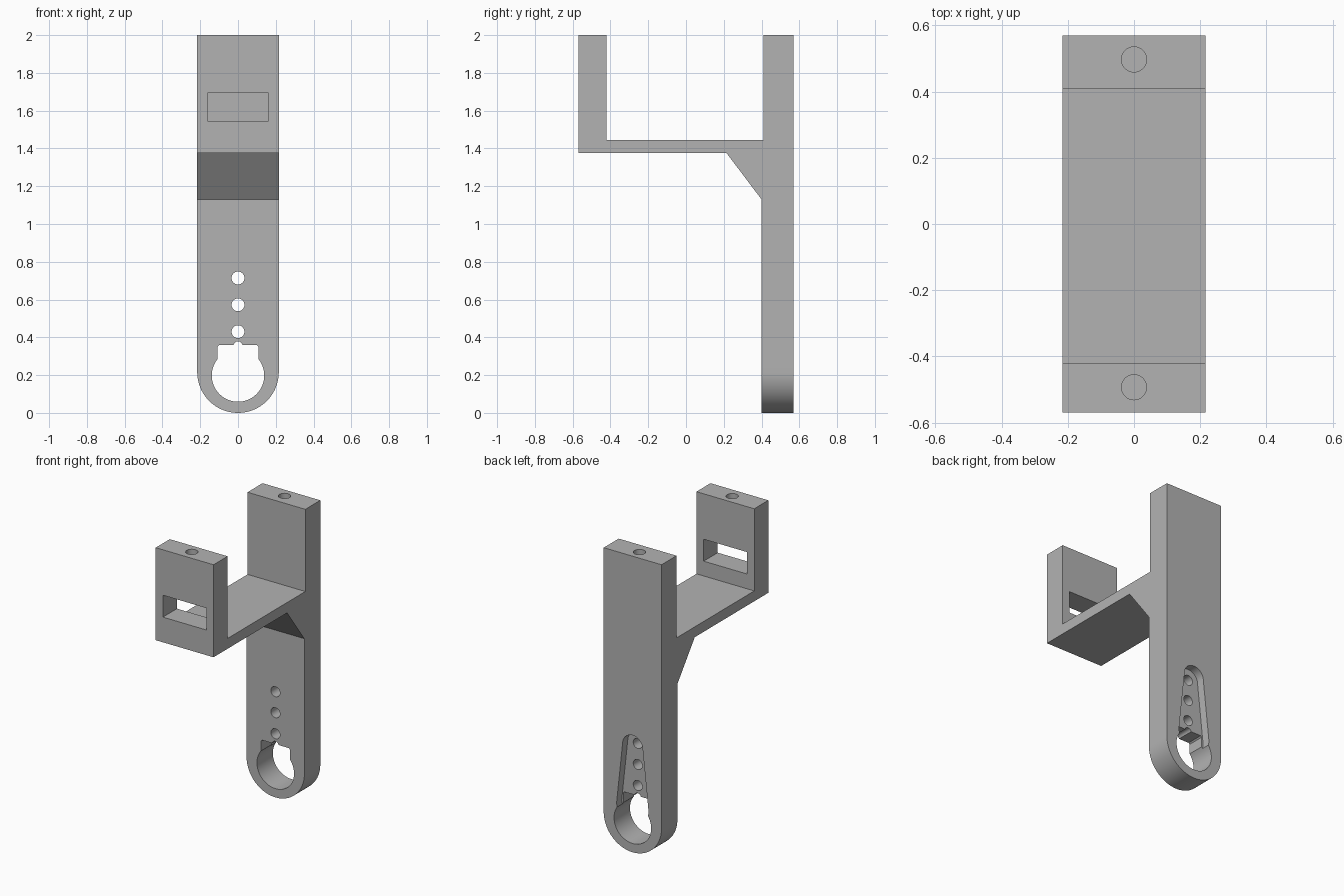
import bpy, bmesh
from math import sin, cos, pi, radians
from mathutils import Vector

cube = bpy.data.objects.get("Cube")
if cube:
    bpy.data.objects.remove(cube, do_unlink=True)

grey = bpy.data.materials.new("plain grey")
grey.use_nodes = True
colour = (0.45, 0.45, 0.45, 1)
grey.diffuse_color = colour
grey.node_tree.nodes["Principled BSDF"].inputs["Base Color"].default_value = colour

HALF = 0.216      # half width of the bracket
BACK = 0.57       # outer y of both uprights
FRONT = 0.40      # front face of the lower column


def arc(cx, cz, r, start, end, n=32):
    """Points along an arc, angles in degrees."""
    steps = [radians(start + (end - start) * i / n) for i in range(n + 1)]
    return [(cx + r * cos(a), cz + r * sin(a)) for a in steps]


def circle(cx, cz, r, n=32):
    return arc(cx, cz, r, 0, 360, n)[:-1]


def prism(name, points, axis, low, high):
    """Extrude a closed outline along one axis from low to high."""
    place = {"x": lambda a, b, d: (d, a, b),
             "y": lambda a, b, d: (a, d, b),
             "z": lambda a, b, d: (a, b, d)}[axis]
    bm = bmesh.new()
    face = bm.faces.new([bm.verts.new(place(a, b, low)) for a, b in points])
    out = bmesh.ops.extrude_face_region(bm, geom=[face])
    verts = [v for v in out["geom"] if isinstance(v, bmesh.types.BMVert)]
    bmesh.ops.translate(bm, verts=verts, vec=Vector(place(0, 0, high - low)))
    bmesh.ops.recalc_face_normals(bm, faces=bm.faces)
    mesh = bpy.data.meshes.new(name)
    bm.to_mesh(mesh)
    bm.free()
    mesh.materials.append(grey)
    obj = bpy.data.objects.new(name, mesh)
    bpy.context.collection.objects.link(obj)
    return obj


def combine(target, tool, operation="DIFFERENCE"):
    """Apply a boolean and discard the tool."""
    tool.hide_render = True
    bpy.context.view_layer.objects.active = target
    mod = target.modifiers.new(tool.name, "BOOLEAN")
    mod.operation, mod.solver, mod.object = operation, "EXACT", tool
    bpy.ops.object.modifier_apply(modifier=mod.name)
    bpy.data.objects.remove(tool, do_unlink=True)


# Side outline: front upright, shelf, gusset and long rear column
side = [(-BACK, 1.375), (0.215, 1.375), (FRONT, 1.13), (FRONT, 0), (BACK, 0),
        (BACK, 2), (0.41, 2), (0.41, 1.445), (-0.42, 1.445), (-0.42, 2), (-BACK, 2)]
bracket = prism("bracket", side, "x", -0.4, 0.4)

# Trim to width with a rounded foot
foot = arc(0, HALF, HALF, 180, 360, 48) + [(HALF, 2.1), (-HALF, 2.1)]
combine(bracket, prism("rounded_trim", foot, "y", -1, 1), "INTERSECT")

# Tapered horn recess in the back face
recess = arc(0, 0.715, 0.075, 0, 180, 24) + [(-0.12, 0.3), (-0.1, 0.2), (0.1, 0.2), (0.12, 0.3)]
combine(bracket, prism("horn_recess", recess, "y", BACK - 0.055, 0.7))

# Keyhole through the foot: round bore with a square notch and a small relief
notch = [(-0.108, 0.2), (0.108, 0.2), (0.108, 0.352), (0.1, 0.36),
         (-0.1, 0.36), (-0.108, 0.352)]
combine(bracket, prism("foot_notch", notch, "y", 0.3, 0.7))
combine(bracket, prism("foot_bore", circle(0, 0.198, 0.139, 48), "y", 0.3, 0.7))
combine(bracket, prism("notch_relief", circle(0, 0.355, 0.024), "y", 0.3, 0.7))

# Row of screw holes above the bore
for z in (0.43, 0.572, 0.714):
    combine(bracket, prism("screw_hole", circle(0, z, 0.034), "y", 0.3, 0.7))

# Rectangular slot through the front upright
slot = [(-0.162, 1.545), (0.162, 1.545), (0.162, 1.693), (-0.162, 1.693)]
combine(bracket, prism("slot", slot, "y", -0.7, -0.3))

# Blind holes in the tops of both uprights
for y in (-0.493, 0.497):
    combine(bracket, prism("top_hole", circle(0, y, 0.038), "z", 1.8, 2.1))

# Smooth the curved walls, keep edges crisp
bpy.ops.object.select_all(action="DESELECT")
bracket.select_set(True)
bpy.context.view_layer.objects.active = bracket
bpy.ops.object.shade_smooth_by_angle(angle=radians(25))
